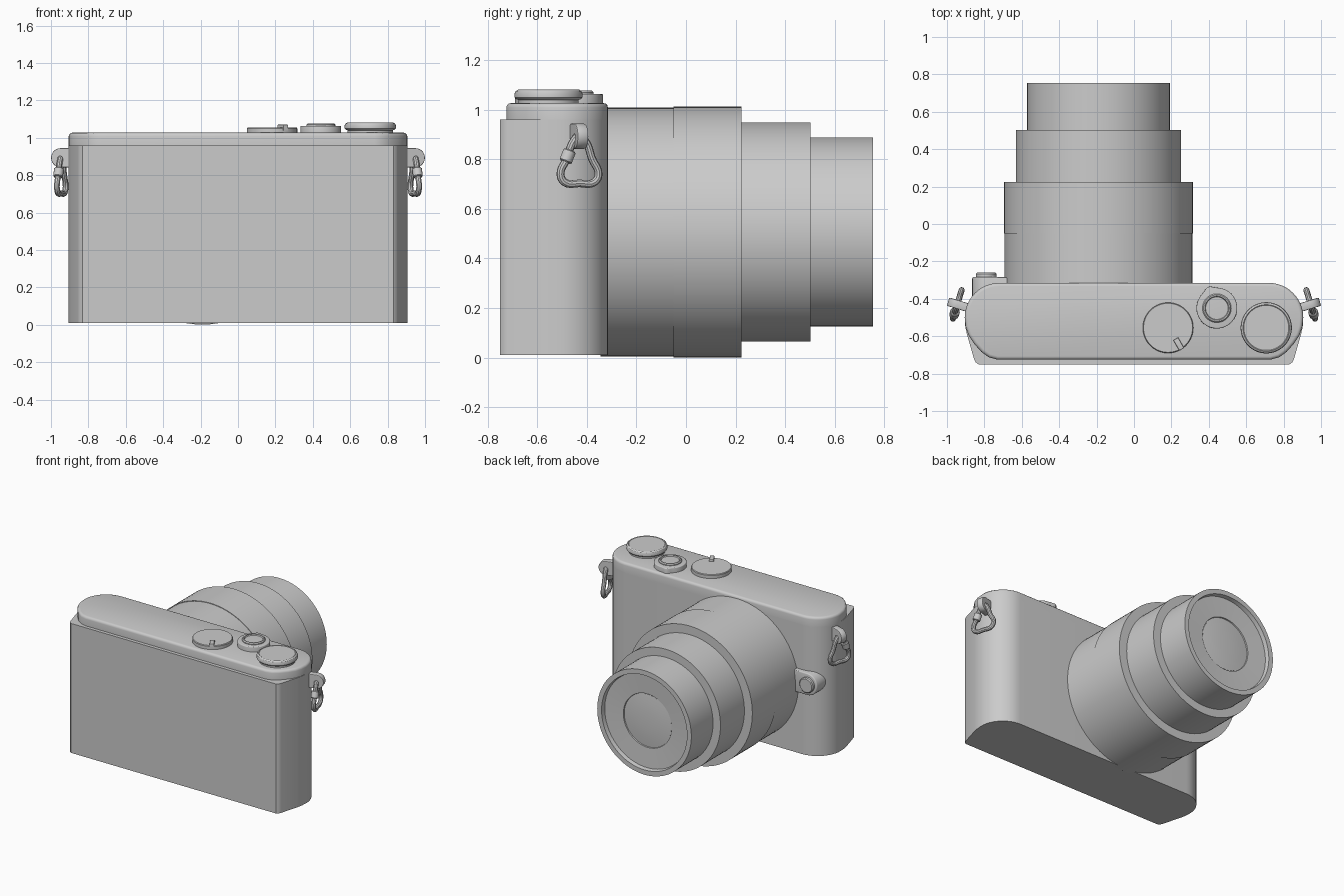
import bpy, bmesh, math
from math import pi, sin, cos, radians
from mathutils import Matrix, Vector

if "Cube" in bpy.data.objects:
    bpy.data.objects.remove(bpy.data.objects["Cube"])

TO_Y = Matrix.Rotation(-pi / 2, 4, 'X')   # turns local z into world +y


def smooth(ob, angle=32):
    bpy.ops.object.select_all(action='DESELECT')
    ob.select_set(True)
    bpy.context.view_layer.objects.active = ob
    bpy.ops.object.shade_smooth_by_angle(angle=radians(angle))


def finish(name, bm, matrix=None):
    bmesh.ops.recalc_face_normals(bm, faces=bm.faces)
    if matrix:
        bm.transform(matrix)
    me = bpy.data.meshes.new(name)
    bm.to_mesh(me)
    bm.free()
    ob = bpy.data.objects.new(name, me)
    bpy.context.collection.objects.link(ob)
    smooth(ob)
    return ob


def lathe(name, profile, matrix, steps=72):
    """Revolve (radius, height) points around local z."""
    bm = bmesh.new()
    vs = [bm.verts.new((r, 0, h)) for r, h in profile]
    es = [bm.edges.new(p) for p in zip(vs, vs[1:])]
    bmesh.ops.spin(bm, geom=vs + es, cent=(0, 0, 0), axis=(0, 0, 1),
                   angle=2 * pi, steps=steps, use_duplicate=False)
    bmesh.ops.remove_doubles(bm, verts=bm.verts, dist=1e-5)
    return finish(name, bm, matrix)


def prism(name, outline, z0, z1, bevel=0, matrix=None):
    """Extrude an outline in z, with an optional rounded top edge."""
    bm = bmesh.new()
    face = bm.faces.new([bm.verts.new((x, y, z0)) for x, y in outline])
    ext = bmesh.ops.extrude_face_region(bm, geom=[face], use_keep_orig=True)['geom']
    top = [v for v in ext if isinstance(v, bmesh.types.BMVert)]
    bmesh.ops.translate(bm, verts=top, vec=(0, 0, z1 - z0))
    if bevel:
        tops = set(top)
        rim = [e for e in bm.edges if all(v in tops for v in e.verts)]
        bmesh.ops.bevel(bm, geom=rim, offset=bevel, segments=3, profile=0.5,
                        affect='EDGES')
    return finish(name, bm, matrix)


def arc(cx, cy, r, a0, a1, n):
    return [(cx + r * cos(radians(a0 + (a1 - a0) * i / n)),
             cy + r * sin(radians(a0 + (a1 - a0) * i / n))) for i in range(n + 1)]


def both_sides(half):
    return half + [(-x, y) for x, y in reversed(half)]


def at(x, y, z=0):
    return Matrix.Translation((x, y, z))


# camera body: round front corners, tapered sides, flat back
front_corner = arc(0.72, -0.5, 0.185, 90, 0, 12)
prism('camera_body', both_sides(front_corner + [
    (0.902, -0.55), (0.893, -0.59), (0.856, -0.72), (0.848, -0.738), (0.832, -0.75)]),
    0.01, 0.96)

# top plate, stepped in at the back corners
prism('top_plate', both_sides(front_corner + [
    (0.9, -0.55), (0.885, -0.595), (0.855, -0.64), (0.815, -0.685),
    (0.775, -0.713), (0.73, -0.725)]), 0.95, 1.027, 0.018)

# lens barrels
LENS = at(-0.19, 0, 0.507) @ TO_Y
lathe('lens_mount_ring', [(0, -0.345), (0.502, -0.345), (0.502, -0.05), (0, -0.05)], LENS, 96)
lathe('lens_outer_barrel', [(0, -0.05), (0.506, -0.05), (0.506, 0.225), (0, 0.225)], LENS, 96)
lathe('lens_middle_barrel', [(0, 0.2), (0.442, 0.2), (0.442, 0.503), (0, 0.503)], LENS, 96)
lathe('lens_inner_barrel', [(0, 0.48), (0.382, 0.48), (0.382, 0.755), (0.347, 0.755),
                            (0.342, 0.725), (0.196, 0.718), (0.194, 0.71), (0, 0.71)], LENS, 96)
lathe('front_glass', [(0, 0.7), (0.19, 0.7), (0.19, 0.711), (0.13, 0.717),
                      (0.065, 0.72), (0, 0.721)], LENS)

# focus lamp beside the lens
prism('lamp_housing', arc(-0.785, 0, 0.08, 90, 270, 16) + [(-0.68, -0.08), (-0.68, 0.08)],
      -0.42, -0.283, 0.008, at(0, 0, 0.55) @ TO_Y)
lathe('lamp_window', [(0, -0.3), (0.055, -0.3), (0.055, -0.266), (0.049, -0.26), (0, -0.26)],
      at(-0.79, 0, 0.55) @ TO_Y, 32)

# exposure dial
lathe('exposure_dial', [(0, 1.01), (0.122, 1.01), (0.122, 1.04), (0.131, 1.043), (0.137, 1.05),
                        (0.137, 1.066), (0.133, 1.075), (0.124, 1.081), (0.12, 1.078),
                        (0, 1.078)], at(0.707, -0.555))

# shutter button with a zoom collar that bulges toward the lens side
collar = []
for i in range(64):
    a = 2 * pi * i / 64
    d = math.degrees(a) - 112
    r = 0.109 + 0.014 * math.exp(-(d / 13) ** 2)
    collar.append((0.443 + r * cos(a), -0.45 + r * sin(a)))
prism('zoom_collar', collar, 1.01, 1.064, 0.006)
lathe('shutter_button', [(0, 1.05), (0.077, 1.05), (0.077, 1.07), (0.071, 1.077),
                         (0.064, 1.077), (0.06, 1.07), (0, 1.072)], at(0.443, -0.45), 48)

# flat mode disc with a small pointer
lathe('mode_disc', [(0, 1.01), (0.135, 1.01), (0.135, 1.05), (0.131, 1.055), (0, 1.055)],
      at(0.182, -0.555))
prism('mode_pointer', [(-0.015, -0.035), (0.015, -0.035), (0.015, 0.03), (-0.015, 0.03)],
      1.04, 1.07, 0.005, at(0.238, -0.64) @ Matrix.Rotation(radians(30), 4, 'Z'))

# strap lugs and rings, made on the right and mirrored
LUG = at(0.945, -0.43, 0.893) @ Matrix.Rotation(radians(17), 4, 'Z')


def add_curve(name, dims, splines, matrix, **settings):
    cu = bpy.data.curves.new(name, 'CURVE')
    cu.dimensions = dims
    for kind, pts in splines:
        sp = cu.splines.new(kind)
        dest = sp.bezier_points if kind == 'BEZIER' else sp.points
        dest.add(len(pts) - 1)
        for p, co in zip(dest, pts):
            if kind == 'BEZIER':
                p.co = co
                p.handle_left_type = p.handle_right_type = 'AUTO'
            else:
                p.co = (*co, 0, 1)
        sp.use_cyclic_u = True
    for key, val in settings.items():
        setattr(cu, key, val)
    ob = bpy.data.objects.new(name, cu)
    bpy.context.collection.objects.link(ob)
    bpy.ops.object.select_all(action='DESELECT')
    ob.select_set(True)
    bpy.context.view_layer.objects.active = ob
    bpy.ops.object.convert(target='MESH')
    ob = bpy.context.view_layer.objects.active
    ob.data.transform(matrix)
    smooth(ob)
    return ob


lug = add_curve('strap_lugs', '2D', [
    ('POLY', arc(0, 0, 0.046, 90, -90, 14) + [(-0.08, -0.046), (-0.08, 0.046)]),
    ('POLY', arc(0, -0.006, 0.019, 0, 337.5, 15))],
    LUG @ Matrix.Rotation(pi / 2, 4, 'X'),
    extrude=0.018, bevel_depth=0.005, bevel_resolution=1, fill_mode='BOTH')

ring = add_curve('strap_rings', '3D', [('BEZIER', [
    (0, 0, 0.0), (0, 0.024, -0.018), (0, 0.053, -0.09), (0, 0.08, -0.155),
    (0, 0.06, -0.187), (0, 0, -0.19), (0, -0.06, -0.187), (0, -0.08, -0.155),
    (0, -0.053, -0.09), (0, -0.024, -0.018)])], LUG,
    bevel_depth=0.016, bevel_resolution=3, resolution_u=5)

tilt = Vector((0, 0.029, 0.072)).to_track_quat('Z', 'X').to_matrix().to_4x4()
sleeve = lathe('ring_sleeves', [(0, -0.025), (0.022, -0.025), (0.026, -0.021), (0.026, 0.021),
                                (0.022, 0.025), (0, 0.025)],
               LUG @ at(0, -0.05, -0.08) @ tilt, 24)

for ob in (lug, ring, sleeve):
    ob.modifiers.new('Mirror', 'MIRROR')
